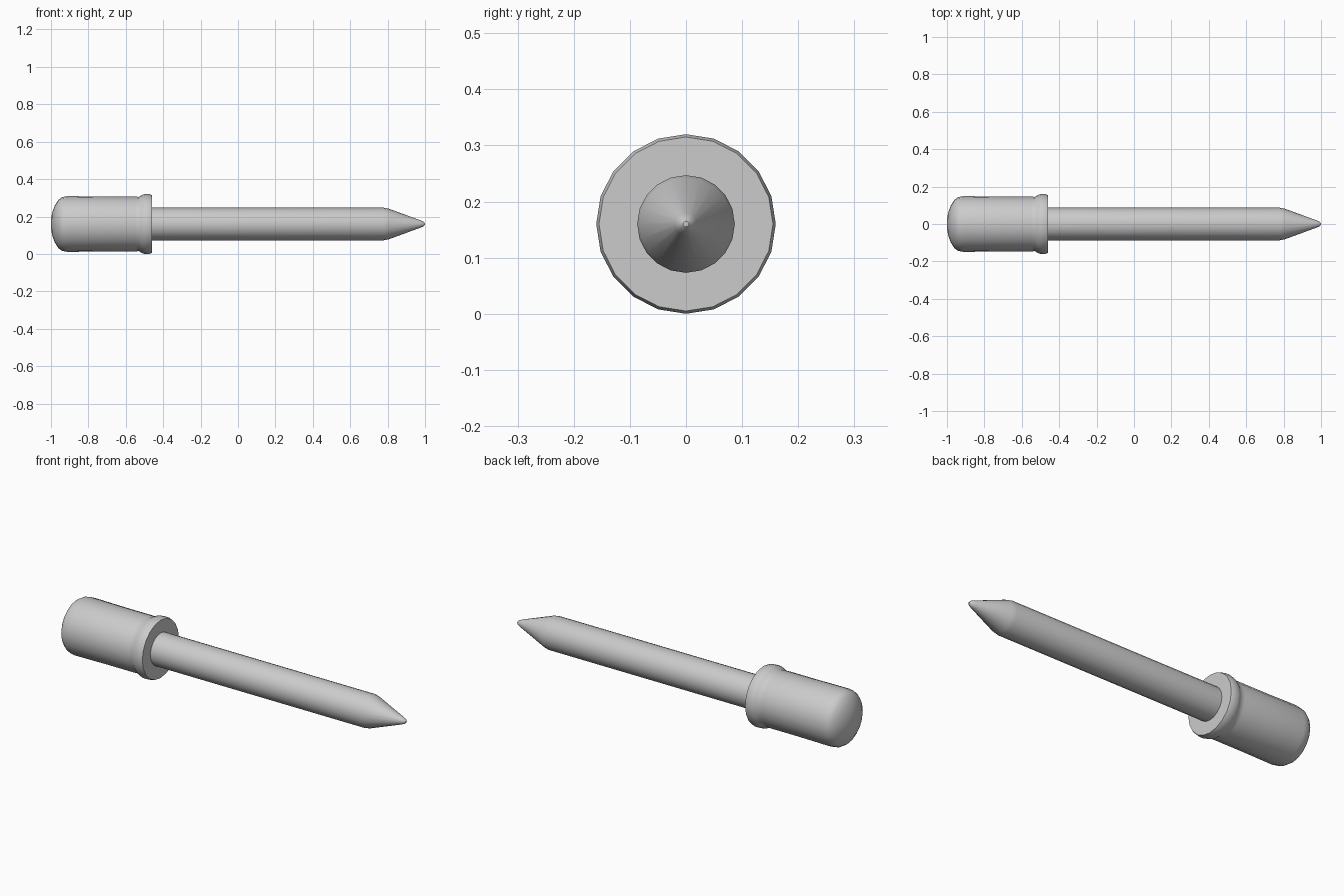
import bpy
import bmesh
from math import cos, sin, tau, radians

cube = bpy.data.objects.get("Cube")
if cube:
    bpy.data.objects.remove(cube, do_unlink=True)

SIDES = 20
AXIS_Z = 0.16

grey = bpy.data.materials.new("plain_grey")
grey.use_nodes = True
colour = (0.6, 0.6, 0.6, 1)
grey.diffuse_color = colour
grey.node_tree.nodes["Principled BSDF"].inputs["Base Color"].default_value = colour


def lathe(name, profile):
    """Turn (x, radius) points around the long axis and cap both ends."""
    bm = bmesh.new()
    rings = []
    for x, r in profile:
        rings.append([bm.verts.new((x, r * sin(tau * i / SIDES), r * cos(tau * i / SIDES)))
                      for i in range(SIDES)])
    for a, b in zip(rings, rings[1:]):
        for i in range(SIDES):
            j = (i + 1) % SIDES
            bm.faces.new((a[i], a[j], b[j], b[i]))
    bm.faces.new(rings[0])
    bm.faces.new(rings[-1])
    bmesh.ops.recalc_face_normals(bm, faces=bm.faces)
    mesh = bpy.data.meshes.new(name)
    bm.to_mesh(mesh)
    bm.free()
    mesh.materials.append(grey)
    obj = bpy.data.objects.new(name, mesh)
    obj.location.z = AXIS_Z
    bpy.context.collection.objects.link(obj)
    bpy.ops.object.select_all(action="DESELECT")
    obj.select_set(True)
    bpy.context.view_layer.objects.active = obj
    bpy.ops.object.shade_smooth_by_angle(angle=radians(40))
    return obj


# Handle: domed butt, straight grip, shallow groove and flared collar
lathe("handle", [
    (-1.0, 0.02), (-0.994, 0.06), (-0.98, 0.098), (-0.96, 0.13),
    (-0.94, 0.144), (-0.91, 0.149), (-0.72, 0.147), (-0.55, 0.147),
    (-0.53, 0.145), (-0.515, 0.155), (-0.5, 0.16), (-0.475, 0.16),
    (-0.46, 0.155),
])

# Shaft: long rod with a conical, slightly blunted point
lathe("shaft", [
    (-0.5, 0.087), (0.78, 0.087), (0.805, 0.082), (0.975, 0.02),
    (0.992, 0.013), (1.0, 0.005),
])
